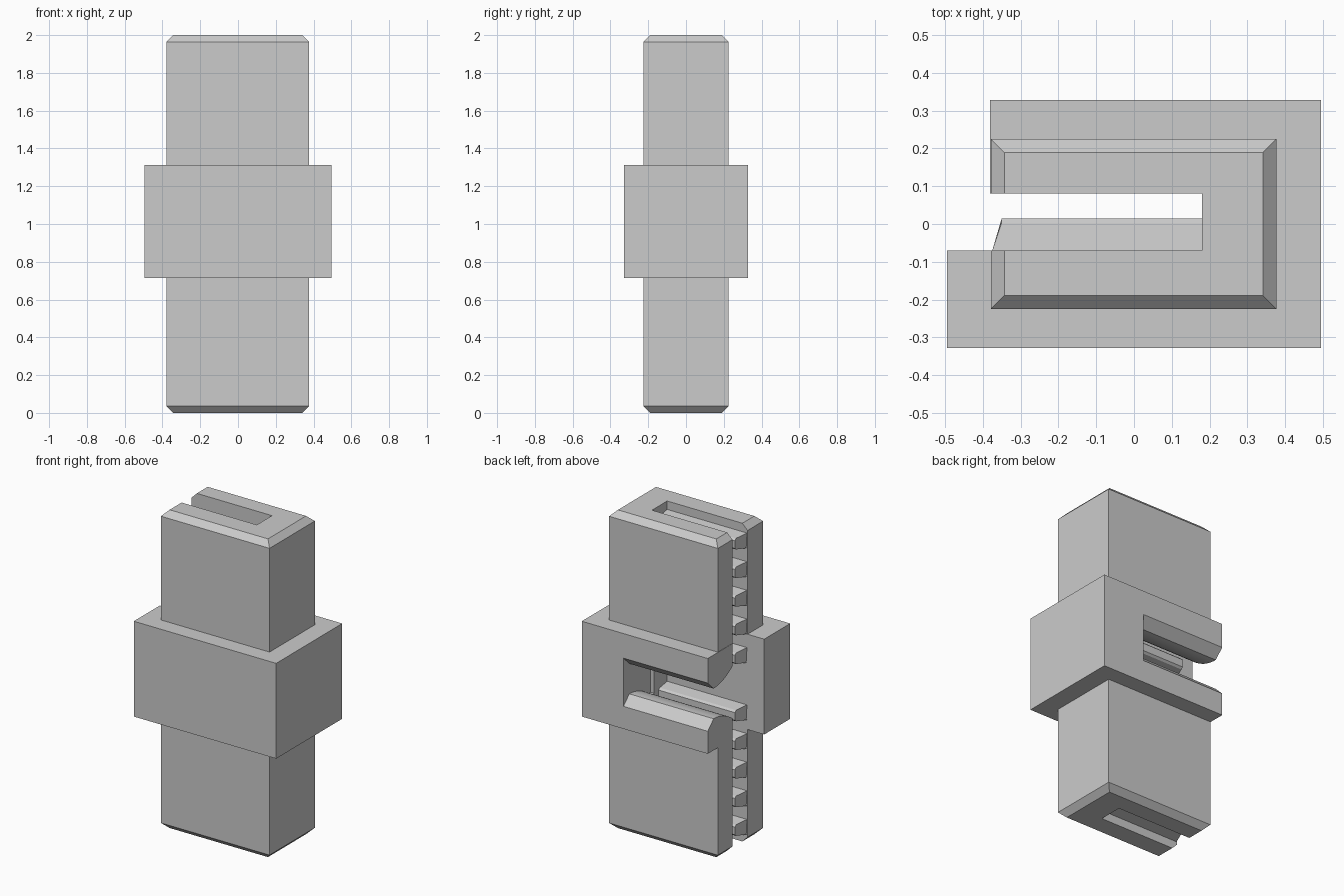
import bpy
import bmesh
from mathutils import Vector

cube = bpy.data.objects.get("Cube")
if cube:
    bpy.data.objects.remove(cube, do_unlink=True)

grey = bpy.data.materials.new("light_grey")
grey.use_nodes = True
COLOUR = (0.6, 0.6, 0.6, 1)
grey.diffuse_color = COLOUR
grey.node_tree.nodes["Principled BSDF"].inputs["Base Color"].default_value = COLOUR


def finish(name, bm):
    bmesh.ops.recalc_face_normals(bm, faces=bm.faces)
    mesh = bpy.data.meshes.new(name)
    bm.to_mesh(mesh)
    bm.free()
    mesh.materials.append(grey)
    obj = bpy.data.objects.new(name, mesh)
    bpy.context.collection.objects.link(obj)
    return obj


def box(name, low, high, chamfer=0):
    """Box between two corners, optionally chamfered round its top and bottom rims."""
    low, high = Vector(low), Vector(high)
    bm = bmesh.new()
    bmesh.ops.create_cube(bm, size=1)
    for v in bm.verts:
        v.co = (low + high) / 2 + v.co * (high - low)
    if chamfer:
        rims = [e for e in bm.edges if e.verts[0].co.z == e.verts[1].co.z]
        bmesh.ops.bevel(bm, geom=rims, offset=chamfer, segments=1, affect='EDGES')
    return finish(name, bm)


def prism(name, outline, x_start, x_end):
    """Extrude a (y, z) outline along x; x_start is a function of y."""
    bm = bmesh.new()
    a = [bm.verts.new((x_start(y), y, z)) for y, z in outline]
    b = [bm.verts.new((x_end, y, z)) for y, z in outline]
    bm.faces.new(a)
    bm.faces.new(b)
    for i in range(len(a)):
        j = (i + 1) % len(a)
        bm.faces.new((a[i], a[j], b[j], b[i]))
    return finish(name, bm)


def combine(target, other, operation):
    mod = target.modifiers.new("cut", 'BOOLEAN')
    mod.operation, mod.solver, mod.object = operation, 'EXACT', other
    bpy.context.view_layer.objects.active = target
    bpy.ops.object.modifier_apply(modifier=mod.name)
    bpy.data.objects.remove(other, do_unlink=True)


def mirrored(half, middle):
    """Mirror a list of (y, half height) points about a middle height."""
    return ([(y, middle + h) for y, h in half] +
            [(y, middle - h) for y, h in reversed(half)])


# Main block and collar
body = box("clip_body", (-0.379, -0.225, 0), (0.377, 0.225, 2), 0.036)
collar = box("collar", (-0.495, -0.328, 0.713), (0.495, 0.328, 1.312))
combine(body, collar, 'UNION')

# Belt slot running the full height, open on one side
slot = box("slot_cutter", (-1, -0.07, -1), (0.18, 0.081, 3))
combine(body, slot, 'DIFFERENCE')

# Rear arm of the collar is trimmed flush with the block
trim = box("trim_cutter", (-1, -0.07, 0.5), (-0.381, 1, 1.5))
combine(body, trim, 'DIFFERENCE')

# Rear window with chamfered lips that flare in a curve toward the slot
MID, STEPS = 1.006, 10
half = [(0.35, 0.173), (0.27, 0.095)]
for i in range(1, STEPS + 1):
    t = i / STEPS
    half.append((0.27 - 0.19 * t, 0.095 + 0.07 * t * t))
half.append((0.06, 0.165))
window = prism("window_cutter", mirrored(half, MID), lambda y: -1, 0.205)
combine(body, window, 'DIFFERENCE')

# Belt teeth on the front wall of the slot, none behind the window centre
PITCH = 0.18
tooth = [(-0.09, 0.047), (-0.07, 0.047), (0.003, 0.035), (0.015, 0.024)]
for k in range(-5, 6):
    if k:
        prism("belt_tooth", mirrored(tooth, 1 + k * PITCH),
              lambda y: -0.375 + 0.34 * min(max(y + 0.07, 0), 0.073), 0.19)

# Smooth only the curved lips
bpy.ops.object.select_all(action='DESELECT')
body.select_set(True)
bpy.context.view_layer.objects.active = body
bpy.ops.object.shade_smooth_by_angle(angle=0.4)
